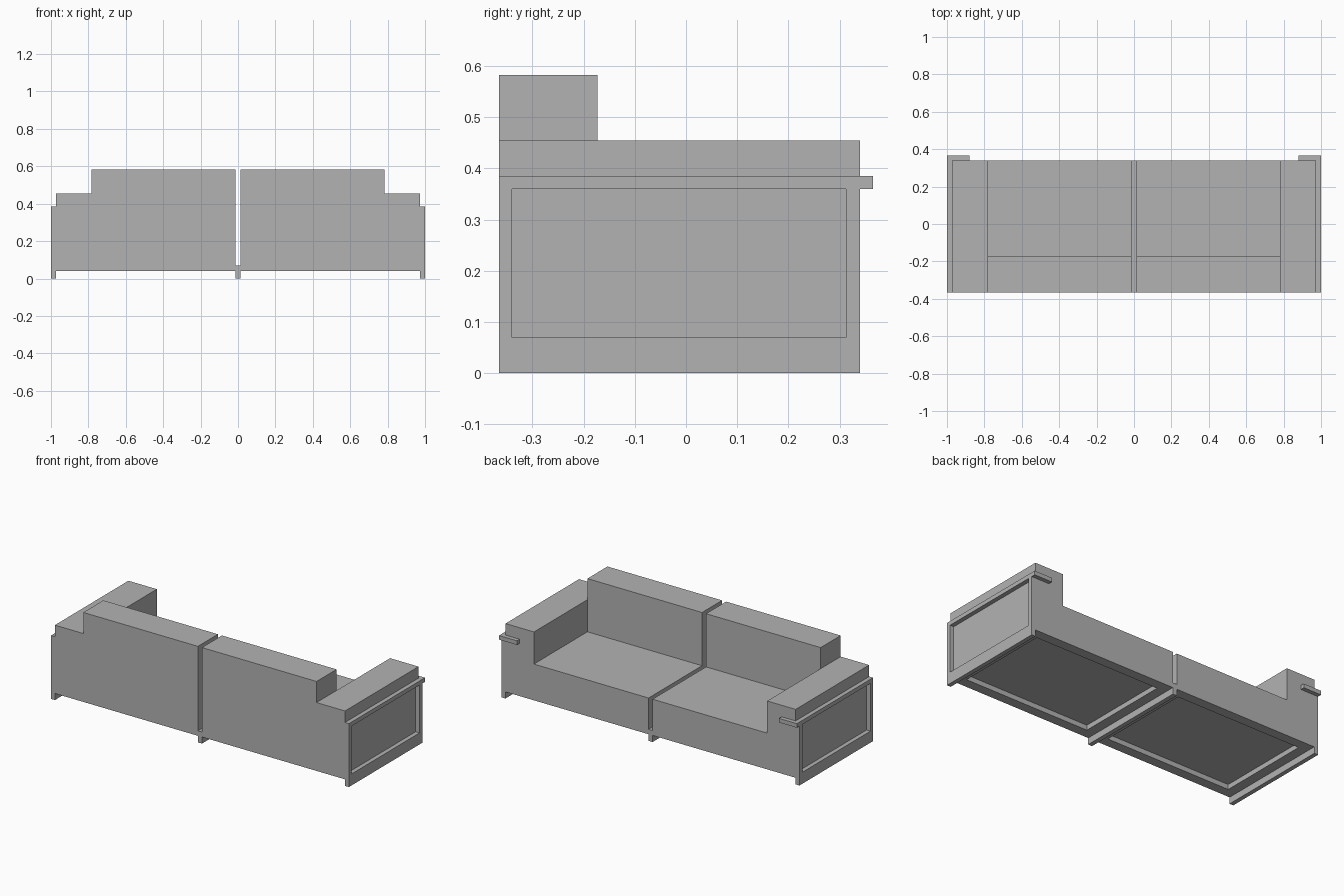
import bpy
import bmesh
from mathutils import Vector

if "Cube" in bpy.data.objects:
    bpy.data.objects.remove(bpy.data.objects["Cube"], do_unlink=True)

grey = bpy.data.materials.new("warm grey")
grey.use_nodes = True
grey.diffuse_color = (0.45, 0.45, 0.45, 1)
grey.node_tree.nodes["Principled BSDF"].inputs["Base Color"].default_value = grey.diffuse_color


def box(name, xs, ys, zs, side=1):
    """Box between the given limits; side -1 mirrors it across x."""
    xs = sorted(side * x for x in xs)
    lo, hi = Vector((xs[0], ys[0], zs[0])), Vector((xs[1], ys[1], zs[1]))
    bm = bmesh.new()
    bmesh.ops.create_cube(bm, size=1)
    for v in bm.verts:
        v.co = (lo + hi) / 2 + Vector(a * b for a, b in zip(v.co, hi - lo))
    mesh = bpy.data.meshes.new(name)
    bm.to_mesh(mesh)
    bm.free()
    mesh.materials.append(grey)
    ob = bpy.data.objects.new(name, mesh)
    bpy.context.collection.objects.link(ob)
    return ob


def combine(target, tool, operation):
    """Apply a boolean and discard the tool object."""
    mod = target.modifiers.new("join", 'BOOLEAN')
    mod.operation, mod.solver, mod.object = operation, 'EXACT', tool
    bpy.context.view_layer.objects.active = target
    bpy.ops.object.modifier_apply(modifier=mod.name)
    bpy.data.objects.remove(tool, do_unlink=True)


GAP, ARM, END = 0.0135, 0.783, 0.974      # x limits of seat and arm
BACK, FRONT, RAIL = -0.365, 0.34, 0.365   # y limits
BOTTOM, RIM = 0.04, 0.06                  # underside height and rim width

for label, s in (("left", 1), ("right", -1)):
    # Upholstered half: seat, arm and backrest in one body, hollow below
    sofa = box(label + "_sofa_half", (GAP, END), (BACK, FRONT), (BOTTOM, 0.26), s)
    combine(sofa, box("arm", (ARM, END), (BACK, FRONT), (BOTTOM, 0.455), s), 'UNION')
    combine(sofa, box("backrest", (GAP, ARM), (BACK, -0.173), (BOTTOM, 0.583), s), 'UNION')
    combine(sofa, box("recess", (GAP + RIM, END - RIM), (BACK + RIM, FRONT - RIM),
                      (0, BOTTOM + 0.03), s), 'DIFFERENCE')

    # End frame: open rectangle with a top rail that wraps round the arm
    frame = box(label + "_end_frame", (END, 1), (BACK, FRONT), (0, 0.385), s)
    combine(frame, box("opening", (0.9, 1.1), (-0.34, 0.313), (0.07, 0.36), s), 'DIFFERENCE')
    combine(frame, box("rail_return", (0.88, 1), (FRONT, RAIL), (0.36, 0.385), s), 'UNION')

# Beam between the two halves
box("centre_beam", (-GAP, GAP), (BACK, FRONT), (0, 0.07))
